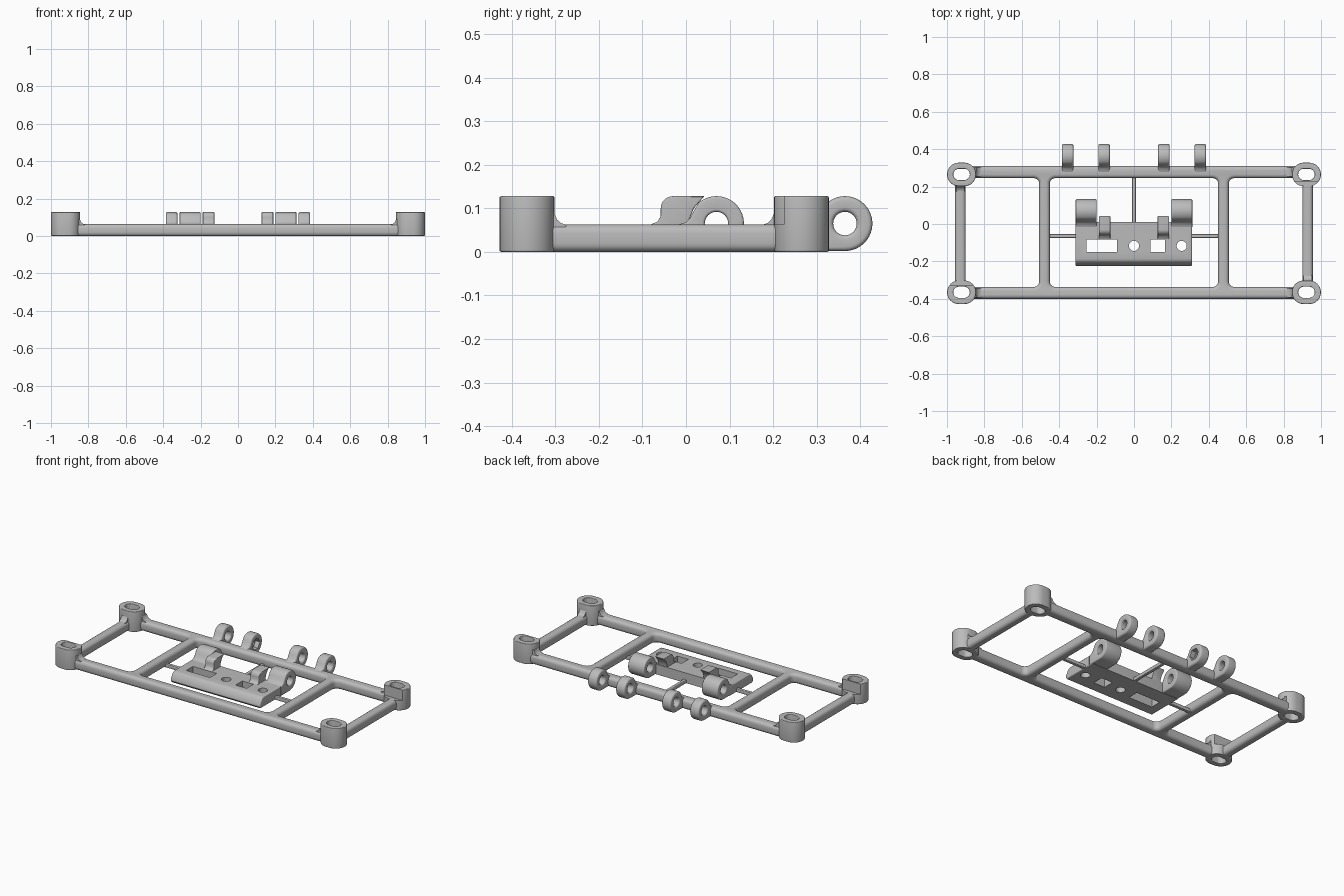
import bpy, bmesh
from math import sin, cos, pi, radians
from mathutils import Matrix, Vector

if "Cube" in bpy.data.objects:
    bpy.data.objects.remove(bpy.data.objects["Cube"], do_unlink=True)

grey = bpy.data.materials.new("plain_grey")
grey.use_nodes = True
grey.diffuse_color = (0.5, 0.5, 0.5, 1)
grey.node_tree.nodes["Principled BSDF"].inputs["Base Color"].default_value = (0.5, 0.5, 0.5, 1)

PLAN = Matrix.Identity(3)
SIDE = Matrix(((0, 0, 1), (1, 0, 0), (0, 1, 0)))   # outline in y,z and depth along x
BAR_H = 0.063
POST_H = 0.128


def arc(cx, cy, r, a0, a1, n):
    return [(cx + r * cos(radians(a0 + (a1 - a0) * i / n)),
             cy + r * sin(radians(a0 + (a1 - a0) * i / n))) for i in range(n + 1)]


def circle(cx, cy, r, n=32):
    return arc(cx, cy, r, 0, 360, n)[:-1]


def rounded_rect(x0, x1, y0, y1, r, n=8):
    if r == 0:
        return [(x0, y0), (x1, y0), (x1, y1), (x0, y1)]
    return (arc(x1 - r, y1 - r, r, 0, 90, n) + arc(x0 + r, y1 - r, r, 90, 180, n)
            + arc(x0 + r, y0 + r, r, 180, 270, n) + arc(x1 - r, y0 + r, r, 270, 360, n))


def stadium(cx, cy, half, r):
    return arc(cx + half, cy, r, -90, 90, 16) + arc(cx - half, cy, r, 90, 270, 16)


def inset(pts, d):
    # move each outline point towards the solid side by d
    out = []
    for i, p in enumerate(pts):
        p, a, b = Vector(p), Vector(pts[i - 1]), Vector(pts[(i + 1) % len(pts)])
        e, f = (p - a).normalized(), (b - p).normalized()
        n, m = Vector((-e.y, e.x)), Vector((-f.y, f.x))
        out.append(p + (n + m) * d / max(1 + n.dot(m), 0.3))
    return out


def prism(name, outer, w0, w1, holes=(), bevel=0.0, basis=PLAN, offset=(0, 0, 0)):
    """Solid with holes between depths w0 and w1, with rounded rims."""
    steps = 4 if bevel else 0
    layers = [(w0 + bevel * (1 - sin(t)), bevel * (1 - cos(t)))
              for t in [pi / 2 * (1 - i / max(steps, 1)) for i in range(steps + 1)]]
    layers = [(w0 + bevel * (1 - cos(pi / 2 * i / max(steps, 1))),
               bevel * (1 - sin(pi / 2 * i / max(steps, 1)))) for i in range(steps + 1)]
    if not bevel:
        layers = [(w0, 0)]
    layers += [(w0 + w1 - w, d) for w, d in reversed(layers)]
    bm = bmesh.new()
    caps = [[], []]
    for loop in [outer] + [h[::-1] for h in holes]:
        rings = []
        for w, d in layers:
            rings.append([bm.verts.new(basis @ Vector((p[0], p[1], w)) + Vector(offset))
                          for p in inset(loop, d)])
        n = len(loop)
        for lo, hi in zip(rings, rings[1:]):
            for i in range(n):
                bm.faces.new((lo[i], lo[(i + 1) % n], hi[(i + 1) % n], hi[i]))
        for cap, ring in zip(caps, (rings[0], rings[-1])):
            cap += [bm.edges.get((ring[i], ring[(i + 1) % n])) for i in range(n)]
    for cap in caps:
        bmesh.ops.triangle_fill(bm, use_beauty=True, edges=cap)
    bmesh.ops.recalc_face_normals(bm, faces=bm.faces[:])
    me = bpy.data.meshes.new(name)
    bm.to_mesh(me)
    bm.free()
    me.materials.append(grey)
    ob = bpy.data.objects.new(name, me)
    bpy.context.collection.objects.link(ob)
    return ob


def cut(ob, cutters):
    for c in cutters:
        c.hide_render = True
        mod = ob.modifiers.new("cut", 'BOOLEAN')
        mod.operation, mod.solver, mod.object = 'DIFFERENCE', 'EXACT', c
    dg = bpy.context.evaluated_depsgraph_get()
    ob.data = bpy.data.meshes.new_from_object(ob.evaluated_get(dg))
    ob.modifiers.clear()
    for c in cutters:
        bpy.data.objects.remove(c, do_unlink=True)


parts = []
posts = [(sx, y) for sx in (-1, 1) for y in (-0.365, 0.265)]

# Frame with three rounded windows
windows = [rounded_rect(a, b, -0.337, 0.245, 0.03)
           for a, b in ((-0.9, -0.507), (-0.45, 0.45), (0.507, 0.9))]
frame = prism("frame", rounded_rect(-0.957, 0.957, -0.4, 0.31, 0.04), 0, BAR_H, windows, 0.02)
cut(frame, [prism("hole_cutter", stadium(sx * 0.922, y, 0.014, 0.0305), -0.1, 0.2) for sx, y in posts])
parts.append(frame)

# Corner posts, two of them notched, with fillets running onto the bars
fillet = [(-0.015, 0.04), (0.028, 0.04), (0.028, 0.062), (0.016, 0.066),
          (0.007, 0.074), (0.001, 0.088), (-0.015, 0.095)]
for sx, y in posts:
    inner = -1 if y > 0 else 1
    post = prism("corner_post", stadium(sx * 0.922, y, 0.0145, 0.063), 0, POST_H,
                 [stadium(sx * 0.922, y, 0.014, 0.03)], 0.004)
    notched = sx * y > 0
    if notched:
        lo, hi = sorted((y + inner * 0.04, y + inner * 0.1))
        cut(post, [prism("notch_cutter", rounded_rect(sx * 0.922 - 0.1, sx * 0.922 + 0.1, lo, hi, 0), BAR_H, 0.2)])
    else:
        b = Matrix(((0, 0, 1), (inner, 0, 0), (0, 1, 0)))
        parts.append(prism("post_fillet", fillet, -0.022, 0.022, basis=b,
                           offset=(sx * 0.929, y + inner * 0.062, 0)))
    b = Matrix(((-sx, 0, 0), (0, 0, 1), (0, 1, 0)))
    bar_y = 0.277 if y > 0 else -0.368
    parts.append(prism("post_fillet", fillet, -0.024, 0.024, basis=b, offset=(sx * 0.846, bar_y, 0)))
    parts.append(post)

# Eye profile: ring with a foot that blends into its support
eye = (arc(0.07, 0.065, 0.063, -90, 130, 28)
       + [(0.019, 0.096), (0.01, 0.078), (0, 0.068), (-0.02, 0.062), (-0.02, 0.002)])
eye_hole = circle(0.07, 0.065, 0.027)

# Hinge loops behind the back bar
for x in (-0.355, -0.16, 0.16, 0.355):
    loop = prism("hinge_loop", eye, -0.031, 0.031, [eye_hole], 0.01, SIDE, (x, 0.295, 0))
    if x == -0.16:
        cut(loop, [prism("hex_cutter", circle(0.07, 0.065, 0.037, 6), 0, 0.1, basis=SIDE, offset=(x, 0.295, 0))])
    parts.append(loop)

# Centre plate with sloped front and four openings
profile = [(-0.225, 0.012), (-0.215, 0), (0.01, 0), (0.01, BAR_H), (-0.185, BAR_H),
           (-0.197, 0.06), (-0.205, 0.053), (-0.225, 0.022)]
plate = prism("centre_plate", profile, -0.313, 0.31, bevel=0.006, basis=SIDE)
openings = [rounded_rect(-0.255, -0.09, -0.15, -0.083, 0), circle(0, -0.117, 0.027),
            rounded_rect(0.088, 0.165, -0.15, -0.083, 0), circle(0.255, -0.117, 0.027)]
cut(plate, [prism("opening_cutter", o, -0.1, 0.2) for o in openings])
parts.append(plate)

# Plate eyes and hooked clips
clip = [(-0.08, 0.05), (0.005, 0.05), (0.008, 0.075), (0.018, 0.1), (0.042, POST_H)]
clip += arc(-0.03, 0.1, 0.028, 90, 180, 6) + [(-0.058, 0.082), (-0.065, 0.07), (-0.08, 0.063)]
for sx in (-1, 1):
    parts.append(prism("plate_eye", eye, -0.056, 0.056, [eye_hole], 0.006, SIDE, (sx * 0.256, 0, 0)))
    parts.append(prism("hook_clip", clip, -0.031, 0.031, bevel=0.004, basis=SIDE, offset=(sx * 0.157, 0, 0)))
    parts.append(prism("side_rod", rounded_rect(-0.085, 0.085, -0.011, 0.011, 0), 0, 0.022,
                       bevel=0.005, offset=(sx * 0.385, -0.064, 0)))
parts.append(prism("back_rod", rounded_rect(-0.011, 0.011, 0, 0.26, 0), 0, 0.022, bevel=0.005))

# Smooth shading with sharp edges kept
bpy.ops.object.select_all(action='DESELECT')
for ob in parts:
    ob.select_set(True)
bpy.context.view_layer.objects.active = parts[0]
bpy.ops.object.shade_smooth_by_angle(angle=radians(35))
